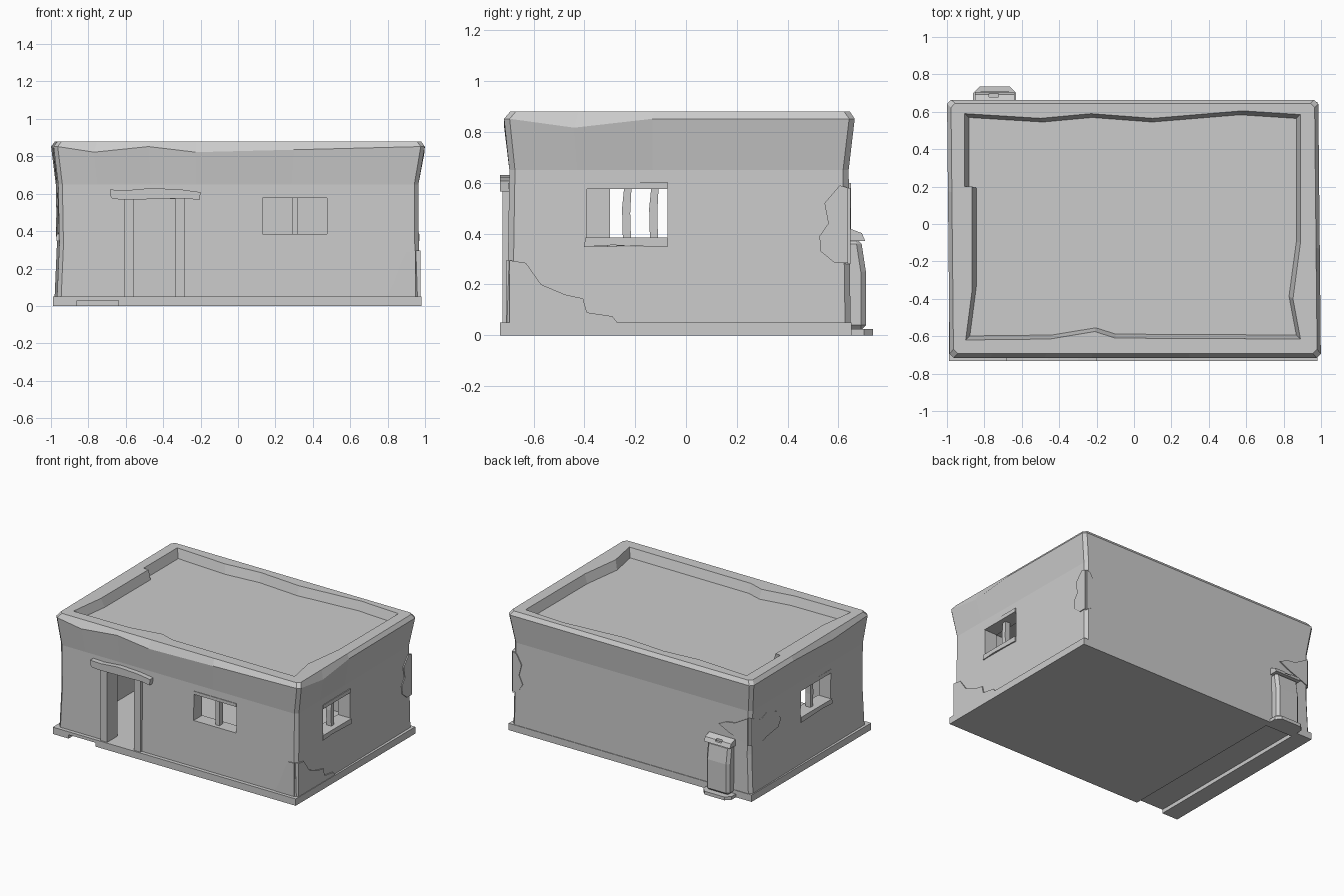
import bpy, bmesh
from mathutils import Vector

cube = bpy.data.objects.get("Cube")
if cube:
    bpy.data.objects.remove(cube, do_unlink=True)

plaster = bpy.data.materials.new("grey_plaster")
plaster.use_nodes = True
GREY = (0.6, 0.6, 0.6, 1)
plaster.diffuse_color = GREY
plaster.node_tree.nodes["Principled BSDF"].inputs["Base Color"].default_value = GREY


def loft(name, rings):
    """Closed solid through a stack of matching point rings."""
    bm = bmesh.new()
    rows = [[bm.verts.new(p) for p in ring] for ring in rings]
    n = len(rows[0])
    for a, b in zip(rows, rows[1:]):
        for i in range(n):
            j = (i + 1) % n
            bm.faces.new((a[i], a[j], b[j], b[i]))
    bm.faces.new(rows[0][::-1])
    bm.faces.new(rows[-1])
    bmesh.ops.recalc_face_normals(bm, faces=bm.faces)
    mesh = bpy.data.meshes.new(name)
    bm.to_mesh(mesh)
    bm.free()
    mesh.materials.append(plaster)
    obj = bpy.data.objects.new(name, mesh)
    bpy.context.collection.objects.link(obj)
    return obj


PLACE = {"x": lambda u, v, w: (w, u, v),
         "y": lambda u, v, w: (u, w, v),
         "z": lambda u, v, w: (u, v, w)}


def prism(name, axis, outline, lo, hi):
    """Extrude a 2D outline along an axis."""
    return loft(name, [[PLACE[axis](u, v, w) for u, v in outline] for w in (lo, hi)])


def box(name, x, y, z):
    return prism(name, "z", [(x[0], y[0]), (x[1], y[0]), (x[1], y[1]), (x[0], y[1])], *z)


def apply_modifiers(obj):
    deps = bpy.context.evaluated_depsgraph_get()
    obj.data = bpy.data.meshes.new_from_object(obj.evaluated_get(deps))
    obj.modifiers.clear()


def cut(obj, cutters):
    for c in cutters:
        mod = obj.modifiers.new("cut", "BOOLEAN")
        mod.operation, mod.solver, mod.object = "DIFFERENCE", "EXACT", c
    apply_modifiers(obj)
    for c in cutters:
        bpy.data.objects.remove(c, do_unlink=True)


# Outer wall: chamfered corners, a flared parapet and a worn top edge
FRONT = [(0.1, 0.03), (0.25, 0), (0.38, 0.03), (0.65, 0.017)]
LEFT = [(0.19, 0.035), (0.42, 0)]
BACK = [(0.4, 0), (0.75, 0)]
RIGHT = [(0.35, 0), (0.7, 0.02)]


def wall_ring(z, x0, x1, y0, y1, wear=0.0, c=0.022):
    corners = [(x0 + c, y0), (x1 - c, y0), (x1, y0 + c), (x1, y1 - c),
               (x1 - c, y1), (x0 + c, y1), (x0, y1 - c), (x0, y0 + c)]
    ring = []
    for k, side in enumerate((FRONT, LEFT, BACK, RIGHT)):
        a, b = Vector(corners[2 * k]), Vector(corners[2 * k + 1])
        for t, dip in [(0, 0)] + side + [(1, 0)]:
            p = a.lerp(b, t)
            ring.append((p.x - 0.01 * p.y, p.y, z - dip * wear))
    return ring


walls = loft("walls", [
    wall_ring(0.03, -0.975, 0.965, -0.705, 0.648),
    wall_ring(0.33, -0.962, 0.96, -0.7, 0.644),
    wall_ring(0.65, -0.968, 0.958, -0.695, 0.64),
    wall_ring(0.852, -0.993, 0.992, -0.716, 0.664, wear=1),
    wall_ring(0.88, -0.972, 0.972, -0.692, 0.645)])

# Roof recess with an uneven inner parapet edge
EDGE = [(-0.9, -0.62), (-0.45, -0.615), (-0.21, -0.575), (-0.1, -0.61), (0.89, -0.615),
        (0.85, -0.4), (0.89, -0.1), (0.89, 0.585), (0.58, 0.605), (0.1, 0.565),
        (-0.23, 0.59), (-0.5, 0.565), (-0.905, 0.59), (-0.905, 0.2), (-0.865, 0.2), (-0.865, -0.35)]
recess = loft("roof_recess", [[(x * s, y * t, z) for x, y in EDGE]
                              for z, s, t in ((0.815, 0.975, 0.965), (0.88, 1, 1), (0.95, 1, 1))])

cut(walls, [
    recess,
    box("room", (-0.87, 0.86), (-0.6, 0.55), (0.05, 0.73)),
    box("doorway", (-0.555, -0.338), (-0.9, -0.5), (0.05, 0.572)),
    box("front_opening", (0.13, 0.475), (-0.9, -0.5), (0.385, 0.6)),
    box("left_opening", (0.8, 1.1), (-0.39, -0.073), (0.35, 0.603)),
    box("right_opening", (-1.1, -0.8), (-0.3, 0.05), (0.35, 0.603))])

# Plinth with a channel under it
plinth = box("plinth", (-0.988, 0.98), (-0.732, 0.652), (0, 0.05))
cut(plinth, [box("channel", (-0.86, -0.64), (-1, 0.6), (-0.1, 0.028))])

# Door jambs and worn lintel
for name, x in (("door_jamb_right", -0.608), ("door_jamb_left", -0.338)):
    box(name, (x, x + 0.053), (-0.722, -0.6), (0.05, 0.575))
prism("door_lintel", "y", [(-0.67, 0.572), (-0.6, 0.568), (-0.27, 0.575), (-0.205, 0.565),
                           (-0.2, 0.608), (-0.3, 0.622), (-0.46, 0.63), (-0.6, 0.618),
                           (-0.685, 0.622), (-0.685, 0.59)], -0.732, -0.6)

# Front window
box("front_window_lintel", (0.13, 0.475), (-0.7, -0.6), (0.577, 0.6))
box("front_window_mullion", (0.288, 0.318), (-0.67, -0.63), (0.38, 0.58))

# Side windows: lintel, sill and mullion
for name, side, a, b in (("left_window", 1, -0.39, -0.073), ("right_window", -1, -0.3, 0.05)):
    def span(lo, hi):
        return sorted((lo * side, hi * side))
    mid = (a + b) / 2
    box(name + "_lintel", span(0.86, 0.966), (a, b), (0.575, 0.603))
    prism(name + "_sill", "x", [(a - 0.012, 0.348), (a + 0.1, 0.355), (b, 0.347), (b, 0.385),
                                (a - 0.005, 0.385)], *span(0.86, 0.97))
    prism(name + "_mullion", "x", [(mid - 0.017, 0.38), (mid + 0.015, 0.38), (mid + 0.012, 0.48),
                                   (mid + 0.017, 0.58), (mid - 0.012, 0.58), (mid - 0.02, 0.5)],
          *span(0.89, 0.93))

# Broken plaster patches around the corners
prism("front_corner_patch_side", "x", [(-0.695, 0.05), (-0.27, 0.05), (-0.29, 0.075), (-0.39, 0.09),
                                       (-0.405, 0.145), (-0.475, 0.16), (-0.57, 0.2),
                                       (-0.63, 0.285), (-0.695, 0.295)], 0.95, 0.976)
prism("front_corner_patch_front", "y", [(0.79, 0.05), (0.95, 0.05), (0.95, 0.295), (0.9, 0.29),
                                        (0.87, 0.23), (0.83, 0.12)], -0.708, -0.69)
prism("back_left_patch_side", "x", [(0.638, 0.285), (0.585, 0.285), (0.53, 0.33), (0.525, 0.39),
                                    (0.56, 0.44), (0.545, 0.52), (0.605, 0.59), (0.638, 0.58)],
      0.93, 0.961)
prism("back_left_patch_back", "y", [(0.95, 0.28), (0.9, 0.31), (0.87, 0.36), (0.9, 0.42),
                                    (0.88, 0.5), (0.92, 0.57), (0.95, 0.58)], 0.62, 0.648)
prism("back_right_patch_side", "x", [(0.635, 0.4), (0.55, 0.37), (0.45, 0.4), (0.32, 0.42), (0.29, 0.47),
                                     (0.34, 0.54), (0.45, 0.58), (0.52, 0.55), (0.635, 0.6)],
      -0.973, -0.94)
prism("back_right_patch_back", "y", [(-0.955, 0.4), (-0.88, 0.43), (-0.8, 0.46), (-0.72, 0.5),
                                     (-0.78, 0.53), (-0.85, 0.54), (-0.955, 0.6)], 0.62, 0.65)

# Outdoor stove on the back wall: base, bevelled body and sloping cap
prism("stove_base", "z", [(-0.86, 0.6), (-0.63, 0.6), (-0.63, 0.7), (-0.665, 0.735),
                          (-0.825, 0.735), (-0.86, 0.7)], 0, 0.024)
body = prism("stove_body", "x", [(0.6, 0.02), (0.708, 0.02), (0.708, 0.25), (0.688, 0.38), (0.6, 0.38)],
             -0.84, -0.65)
cap = prism("stove_cap", "x", [(0.6, 0.37), (0.705, 0.372), (0.692, 0.402), (0.65, 0.418), (0.6, 0.418)],
            -0.85, -0.64)
cut(cap, [box("cap_notch", (-0.775, -0.725), (0.68, 0.8), (0.39, 0.5))])
bevel = body.modifiers.new("bevel", "BEVEL")
bevel.width, bevel.segments = 0.02, 1
apply_modifiers(body)
